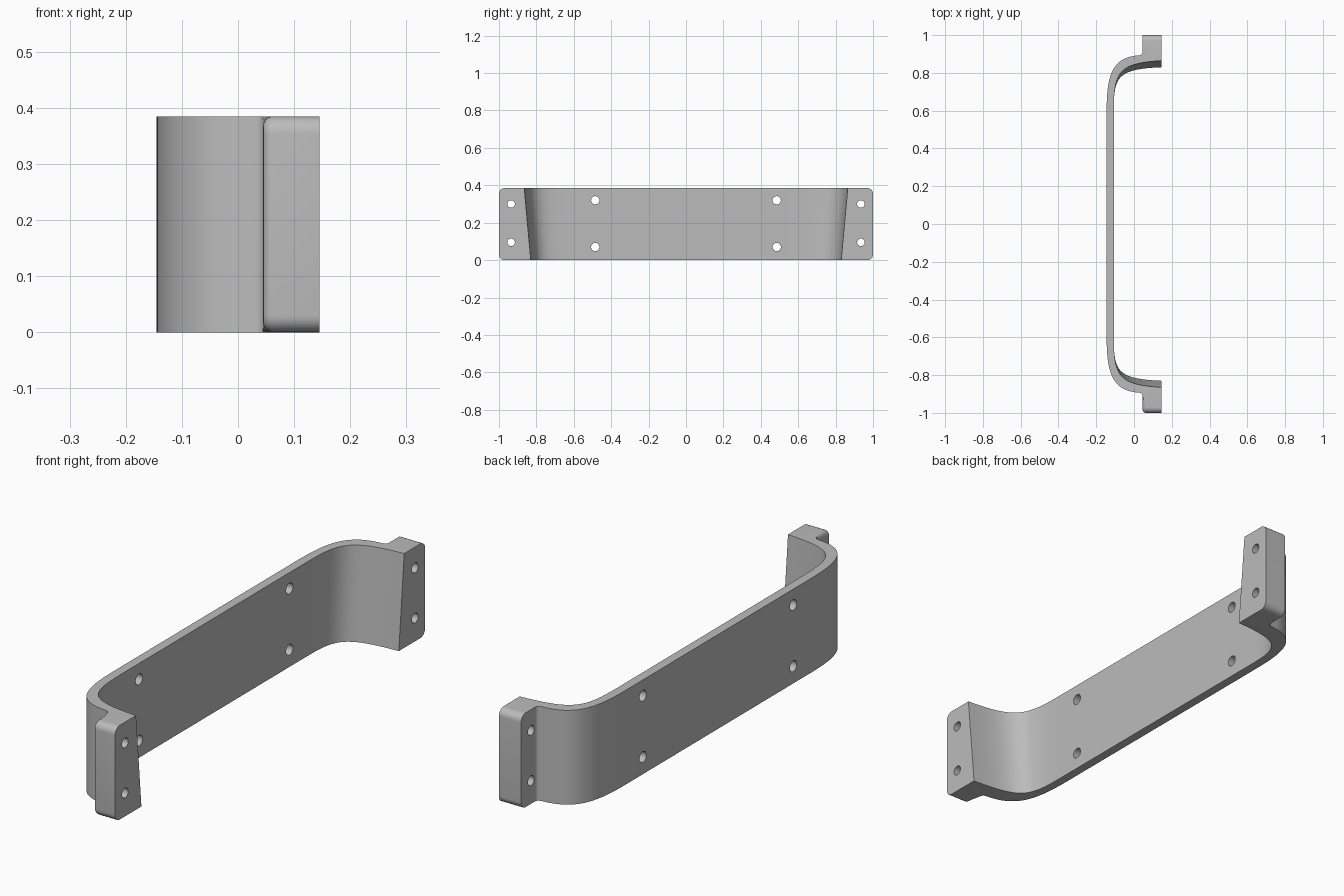
import bpy, bmesh, math
from mathutils import Vector

if "Cube" in bpy.data.objects:
    bpy.data.objects.remove(bpy.data.objects["Cube"])

HEIGHT = 0.385
FRONT, BACK, FLANGE = 0.145, -0.145, 0.045

steel = bpy.data.materials.new("plain_grey")
steel.use_nodes = True
grey = (0.5, 0.5, 0.5, 1)
steel.diffuse_color = grey
steel.node_tree.nodes["Principled BSDF"].inputs["Base Color"].default_value = grey


def bezier(a, b, c, d, steps=18):
    a, b, c, d = map(Vector, (a, b, c, d))
    return [a * (1 - t)**3 + b * 3 * t * (1 - t)**2 + c * 3 * t * t * (1 - t) + d * t**3
            for t in (i / steps for i in range(steps + 1))]


def half_outline(bend, top_control, inner_end):
    """Half of the section, from the back wall round the flange to the inner wall."""
    outer = bezier((BACK, 0.6), (BACK, 0.80), (-0.11, 0.885), (0.03, 0.893))
    notch = [Vector((0.038, 0.896)), Vector((0.043, 0.901)), Vector((FLANGE, 0.908))]
    flange = [Vector((FLANGE, 1)), Vector((FRONT, 1))]
    inner = bezier((-0.107, 0.6), bend, top_control, (FRONT, inner_end))
    return outer + notch + flange + inner[::-1]


def full_outline(half):
    return half + [Vector((p.x, -p.y)) for p in reversed(half)]


# Bracket body: loft between the thicker bottom section and the thinner top one
bottom = full_outline(half_outline((-0.107, 0.78), (-0.09, 0.82), 0.83))
top = full_outline(half_outline((-0.107, 0.81), (-0.08, 0.85), 0.865))
bm = bmesh.new()
low = [bm.verts.new((p.x, p.y, 0)) for p in bottom]
high = [bm.verts.new((p.x, p.y, HEIGHT)) for p in top]
bm.faces.new(low)
bm.faces.new(high)
for i in range(len(low)):
    j = (i + 1) % len(low)
    bm.faces.new((low[i], low[j], high[j], high[i]))
bmesh.ops.recalc_face_normals(bm, faces=bm.faces)

# Rounded outer corners of both flanges
corners = [e for e in bm.edges
           if all(abs(abs(v.co.y) - 1) < 1e-4 for v in e.verts)
           and abs(e.verts[0].co.x - e.verts[1].co.x) > 0.05]
bmesh.ops.bevel(bm, geom=corners, offset=0.03, segments=8, profile=0.5, affect='EDGES')

# Softened back rim of the front flange
rim = [e for e in bm.edges
       if all(abs(v.co.x - FLANGE) < 1e-4 and v.co.y < -0.9 for v in e.verts)
       and (e.verts[0].co + e.verts[1].co).y / 2 < -0.92]
bmesh.ops.bevel(bm, geom=rim, offset=0.018, segments=5, profile=0.5, affect='EDGES')
bmesh.ops.recalc_face_normals(bm, faces=bm.faces)
mesh = bpy.data.meshes.new("bracket")
bm.to_mesh(mesh)
bm.free()
bracket = bpy.data.objects.new("bracket", mesh)
bpy.context.collection.objects.link(bracket)
mesh.materials.append(steel)

# Screw holes through the flanges and the back plate
bm = bmesh.new()
for y, x, radius, heights in ((0.935, 0.1, 0.02, (0.095, 0.3)),
                              (0.485, -0.125, 0.022, (0.07, 0.32))):
    for side in (-1, 1):
        for z in heights:
            drill = bmesh.ops.create_cone(bm, cap_ends=True, segments=32,
                                          radius1=radius, radius2=radius, depth=0.16)
            for v in drill["verts"]:
                v.co = (v.co.z + x, v.co.x + side * y, v.co.y + z)
cut_mesh = bpy.data.meshes.new("hole_cutter")
bmesh.ops.recalc_face_normals(bm, faces=bm.faces)
bm.to_mesh(cut_mesh)
bm.free()
cut_mesh.materials.append(steel)
cutter = bpy.data.objects.new("hole_cutter", cut_mesh)
bpy.context.collection.objects.link(cutter)
cutter.hide_render = True
cutter.display_type = 'WIRE'

holes = bracket.modifiers.new("screw_holes", 'BOOLEAN')
holes.operation = 'DIFFERENCE'
holes.solver = 'EXACT'
holes.object = cutter

# Apply the holes, drop the cutter and smooth the bends
bpy.ops.object.select_all(action='DESELECT')
bpy.context.view_layer.objects.active = bracket
bracket.select_set(True)
bpy.ops.object.modifier_apply(modifier=holes.name)
bpy.data.objects.remove(cutter)
bpy.ops.object.shade_smooth_by_angle(angle=math.radians(30))
